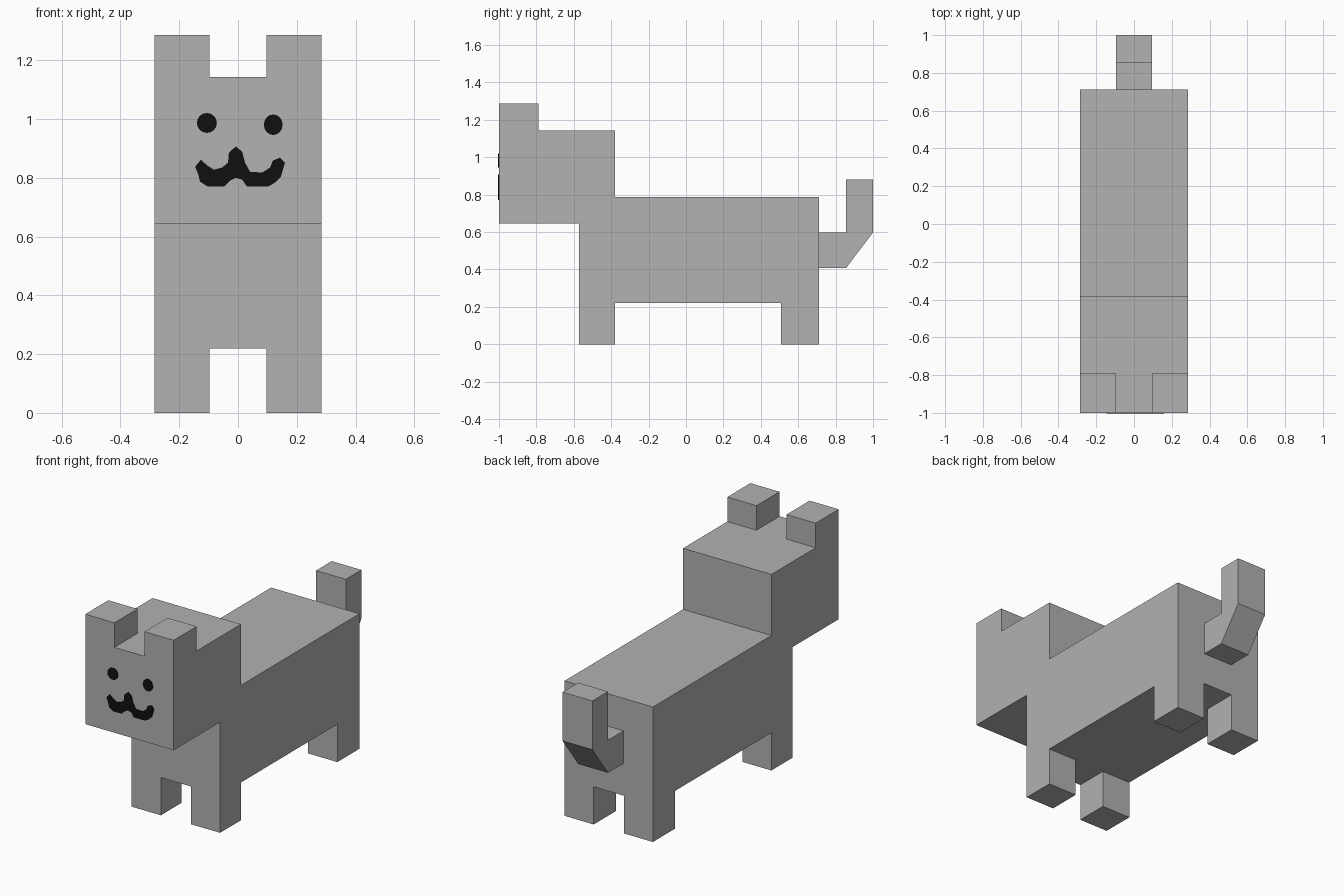
import bpy, bmesh, math
from mathutils import Vector

if "Cube" in bpy.data.objects:
    bpy.data.objects.remove(bpy.data.objects["Cube"])


def material(name, rgb):
    m = bpy.data.materials.new(name)
    m.diffuse_color = (*rgb, 1.0)
    m.use_nodes = True
    m.node_tree.nodes["Principled BSDF"].inputs["Base Color"].default_value = m.diffuse_color
    return m


GREY = material("grey coat", (0.445, 0.445, 0.445))
BLACK = material("black markings", (0.005, 0.005, 0.005))


def prism(name, points, direction, mat):
    """Extrude a closed outline of 3D points along a direction."""
    bm = bmesh.new()
    face = bm.faces.new([bm.verts.new(p) for p in points])
    cap = bmesh.ops.extrude_face_region(bm, geom=[face], use_keep_orig=True)
    moved = [g for g in cap["geom"] if isinstance(g, bmesh.types.BMVert)]
    bmesh.ops.translate(bm, verts=moved, vec=Vector(direction))
    bmesh.ops.recalc_face_normals(bm, faces=bm.faces)
    mesh = bpy.data.meshes.new(name)
    bm.to_mesh(mesh)
    bm.free()
    mesh.materials.append(mat)
    ob = bpy.data.objects.new(name, mesh)
    bpy.context.collection.objects.link(ob)
    return ob


def side_profile(name, yz, x0, x1):
    return prism(name, [(x0, y, z) for y, z in yz], (x1 - x0, 0, 0), GREY)


def box(name, x0, x1, y0, y1, z0, z1):
    return side_profile(name, [(y0, z0), (y1, z0), (y1, z1), (y0, z1)], x0, x1)


def face_plate(name, xz):
    return prism(name, [(x, -1.004, z) for x, z in xz], (0, 0.006, 0), BLACK)


W, INNER = 0.285, 0.097

# Head and body share one side profile
side_profile("body_and_head", [
    (-1, 0.645), (-1, 1.143), (-0.38, 1.143), (-0.38, 0.787),
    (0.712, 0.787), (0.712, 0.22), (-0.572, 0.22), (-0.572, 0.645)], -W, W)

# Ears and legs on both sides
for side, s in (("left", 1), ("right", -1)):
    xa, xb = sorted((s * INNER, s * W))
    box(f"{side}_ear", xa, xb, -1, -0.788, 1.143, 1.286)
    box(f"{side}_front_leg", xa, xb, -0.572, -0.38, 0, 0.22)
    box(f"{side}_back_leg", xa, xb, 0.508, 0.712, 0, 0.22)

# Bent tail
side_profile("tail", [
    (0.712, 0.408), (0.856, 0.408), (1, 0.598), (1, 0.882),
    (0.856, 0.882), (0.856, 0.598), (0.712, 0.598)], -0.096, 0.096)

# Eyes
for name, cx, cz, rx, rz in (("right_eye", -0.106, 0.987, 0.034, 0.034),
                             ("left_eye", 0.120, 0.981, 0.032, 0.035)):
    face_plate(name, [(cx + rx * math.cos(i * math.tau / 16),
                       cz + rz * math.sin(i * math.tau / 16)) for i in range(16)])

# Nose and smile as one painted shape
face_plate("muzzle_marking", [
    (-.146, .838), (-.126, .862), (-.105, .842), (-.082, .828), (-.054, .835),
    (-.034, .852), (-.031, .886), (-.007, .907), (.014, .889), (.024, .852),
    (.041, .821), (.082, .818), (.109, .835), (.119, .859), (.143, .869),
    (.160, .852), (.146, .804), (.126, .784), (.102, .770), (.031, .770),
    (.014, .794), (-.007, .800), (-.027, .790), (-.048, .770), (-.102, .770),
    (-.129, .787), (-.136, .814)])
